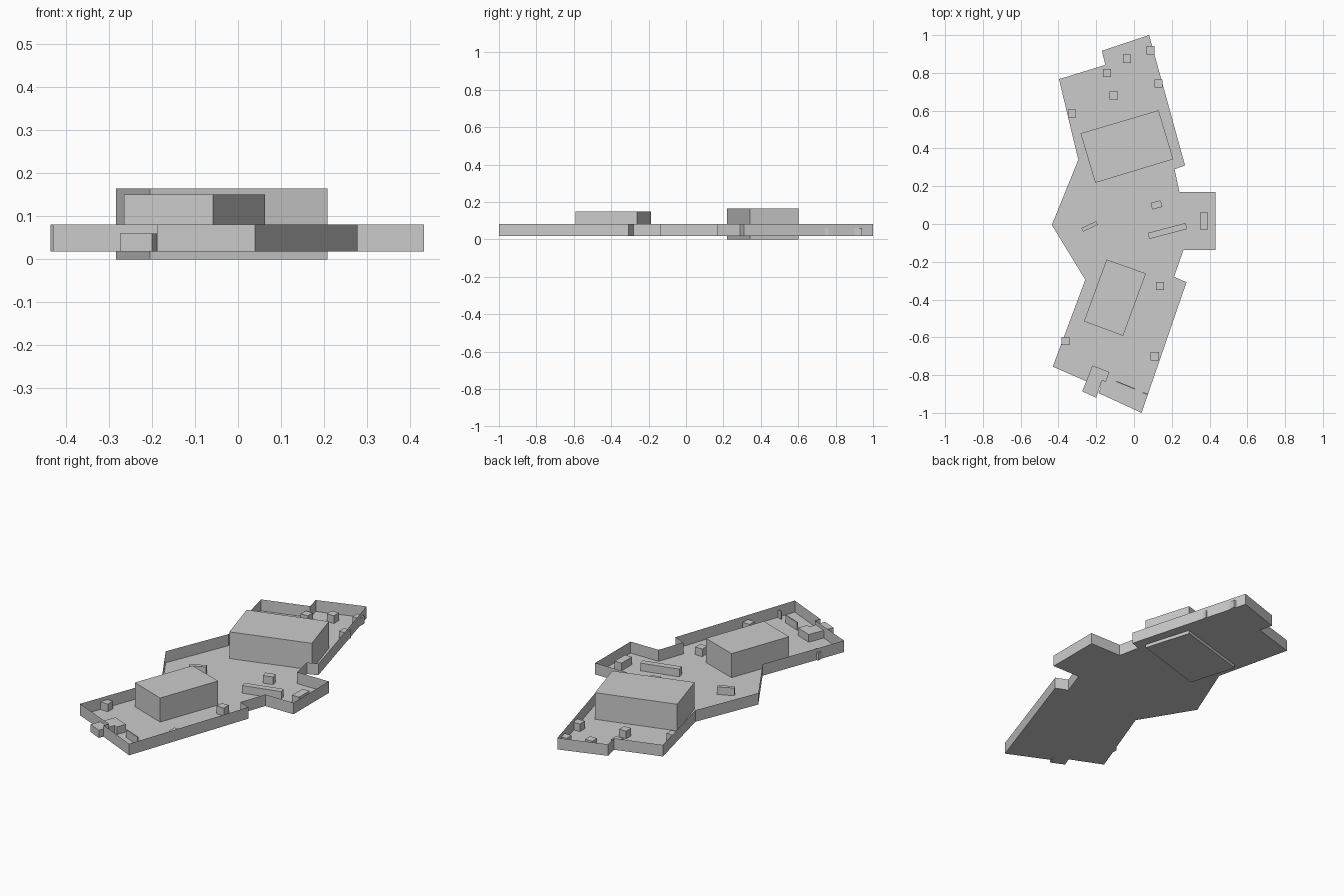
import bpy, bmesh, math
from mathutils import Matrix, Vector

if "Cube" in bpy.data.objects:
    bpy.data.objects.remove(bpy.data.objects["Cube"])

FLOOR, WALL_TOP, CRATE_TOP = 0.018, 0.081, 0.06


def finish(name, bm):
    me = bpy.data.meshes.new(name)
    bm.to_mesh(me)
    bm.free()
    ob = bpy.data.objects.new(name, me)
    bpy.context.collection.objects.link(ob)
    return ob


def prism(name, pts, z0, z1):
    """Closed solid from a plan outline."""
    bm = bmesh.new()
    f = bm.faces.new([bm.verts.new((x, y, z0)) for x, y in pts])
    top = bmesh.ops.extrude_face_region(bm, geom=[f], use_keep_orig=True)["geom"]
    verts = [g for g in top if isinstance(g, bmesh.types.BMVert)]
    bmesh.ops.translate(bm, verts=verts, vec=(0, 0, z1 - z0))
    bmesh.ops.recalc_face_normals(bm, faces=bm.faces)
    return finish(name, bm)


def box(name, cx, cy, sx, sy, angle=0.0, z0=FLOOR, z1=CRATE_TOP):
    """Box turned by an angle in degrees about z."""
    rot = Matrix.Rotation(math.radians(angle), 2)
    pts = [rot @ Vector((sx * a / 2, sy * b / 2))
           for a, b in ((-1, -1), (1, -1), (1, 1), (-1, 1))]
    return prism(name, [(cx + p.x, cy + p.y) for p in pts], z0, z1)


# Yard floor with thin perimeter walls, counter-clockwise outline
outline = [(0.08, 1.0), (-0.17, 0.917), (-0.152, 0.842), (-0.397, 0.767),
           (-0.295, 0.34), (-0.435, -0.005), (-0.258, -0.295), (-0.43, -0.755),
           (-0.176, -0.866), (-0.188, -0.895), (0.04, -1.0 + 0.005),
           (0.278, -0.308), (0.212, -0.28), (0.262, -0.137), (0.432, -0.137),
           (0.432, 0.17), (0.24, 0.17), (0.215, 0.29), (0.27, 0.31)]
outline[10] = (0.04, -1.0)
bm = bmesh.new()
low = [bm.verts.new((x, y, FLOOR)) for x, y in outline]
high = [bm.verts.new((x, y, WALL_TOP)) for x, y in outline]
bm.faces.new(low)
for i in range(len(low)):
    j = (i + 1) % len(low)
    bm.faces.new((low[j], low[i], high[i], high[j]))
finish("yard_floor_and_walls", bm)

# Two large buildings
prism("north_building", [(-0.283, 0.48), (0.13, 0.602), (0.208, 0.343), (-0.205, 0.218)],
      0.0, 0.164)
prism("south_building", [(-0.145, -0.188), (0.063, -0.262), (-0.058, -0.592), (-0.265, -0.515)],
      FLOOR, 0.15)

# Gate block running through the south wall
prism("gate_block", [(-0.22, -0.749), (-0.13, -0.784), (-0.15, -0.836),
                     (-0.170, -0.828), (-0.2, -0.92), (-0.274, -0.886)], FLOOR, CRATE_TOP)

# Square crates
crates = [(0.087, 0.92), (-0.037, 0.875), (-0.143, 0.80), (-0.107, 0.68), (0.13, 0.743),
          (-0.328, 0.585), (0.137, -0.328), (-0.362, -0.62), (0.11, -0.70)]
for i, (x, y) in enumerate(crates):
    box(f"crate_{i + 1}", x, y, 0.043, 0.043)

# Turned cover blocks in the middle yard
box("small_block", 0.119, 0.101, 0.055, 0.036, 15)
box("long_barrier", 0.177, -0.037, 0.207, 0.033, 14.7)
box("west_barrier", -0.235, -0.013, 0.087, 0.021, 25)
box("east_barrier", 0.37, 0.015, 0.042, 0.09)

# Thin screens at the south end
box("long_screen", -0.045, -0.853, 0.105, 0.006, -22)
box("short_screen", 0.058, -0.897, 0.026, 0.006, -22)
